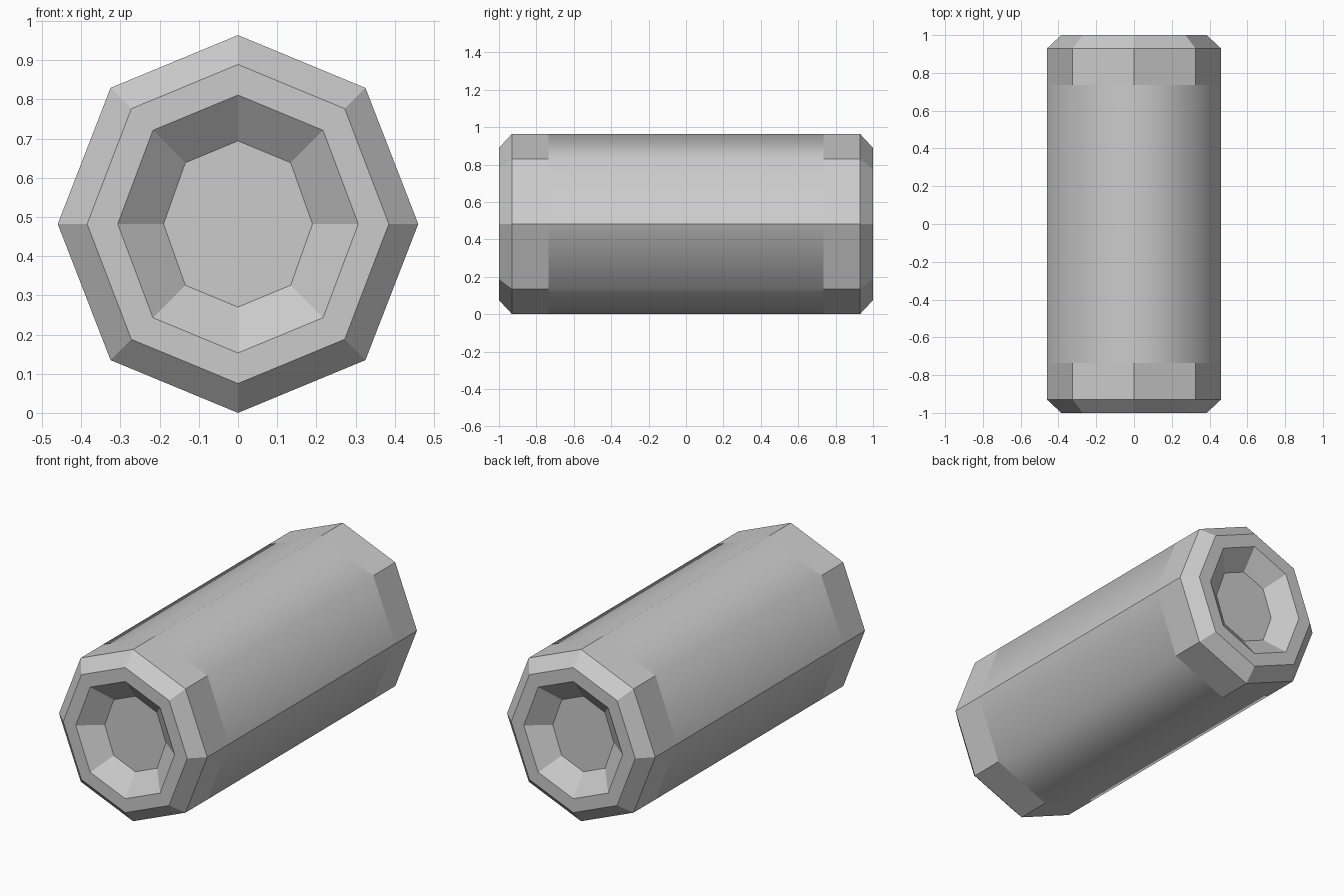
import bpy, bmesh
from math import cos, sin, radians

if "Cube" in bpy.data.objects:
    bpy.data.objects.remove(bpy.data.objects["Cube"])

CENTRE_Z = 0.482
STRETCH = 0.022  # upper and lower halves are pulled slightly apart

# (radius, y) of each octagonal ring: recess floor, recess lip, rim, chamfer, band
END = [(0.19, -0.91), (0.307, -1.0), (0.385, -1.0), (0.46, -0.93), (0.46, -0.735)]
RINGS = END + [(r, -y) for r, y in reversed(END)]
MIDDLE = len(END) - 1


def octagon(bm, radius, y):
    verts = []
    for i in range(8):
        s = sin(radians(45 * i))
        lift = 0 if i % 4 == 0 else STRETCH * (1 if s > 0 else -1)
        verts.append(bm.verts.new((radius * cos(radians(45 * i)), y,
                                   CENTRE_Z + radius * s + lift)))
    return verts


# Octagonal barrel with chamfered, recessed ends
bm = bmesh.new()
rings = [octagon(bm, r, y) for r, y in RINGS]
for n, (a, b) in enumerate(zip(rings, rings[1:])):
    for i in range(8):
        j = (i + 1) % 8
        face = bm.faces.new((a[i], a[j], b[j], b[i]))
        face.smooth = n == MIDDLE  # only the long middle section is smooth
# Recess floors
bm.faces.new(rings[0])
bm.faces.new(rings[-1])
# Hard crease along both sides of the middle section
for i in (0, 4):
    bm.edges.get((rings[MIDDLE][i], rings[MIDDLE + 1][i])).smooth = False
bmesh.ops.recalc_face_normals(bm, faces=bm.faces)

mesh = bpy.data.meshes.new("octagonal_barrel")
bm.to_mesh(mesh)
bm.free()
bpy.context.collection.objects.link(bpy.data.objects.new("octagonal_barrel", mesh))
